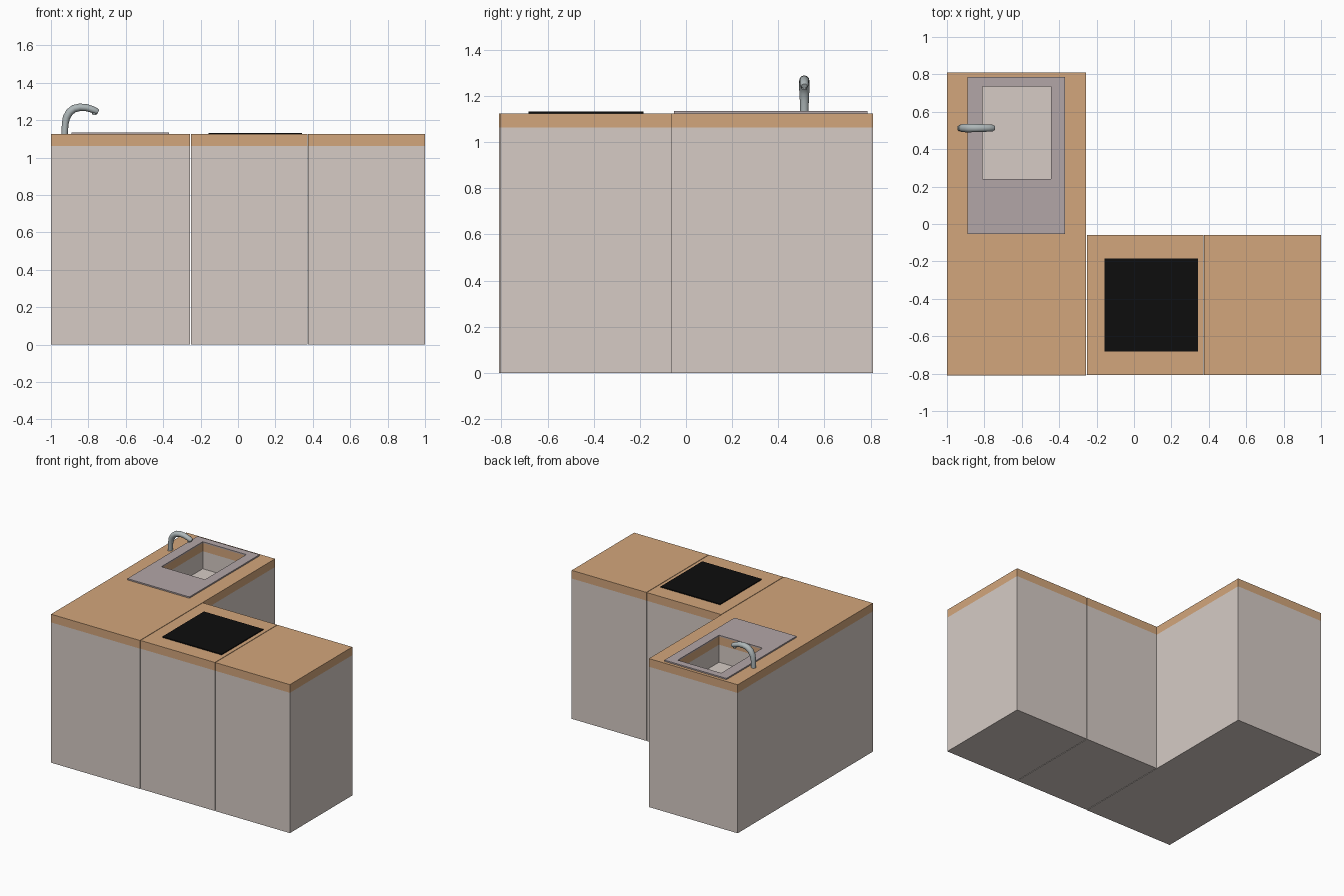
import bpy, bmesh, math
from mathutils import Vector

if "Cube" in bpy.data.objects:
    bpy.data.objects.remove(bpy.data.objects["Cube"])


def material(name, rgb):
    m = bpy.data.materials.new(name)
    m.diffuse_color = (*rgb, 1)
    m.use_nodes = True
    m.node_tree.nodes["Principled BSDF"].inputs["Base Color"].default_value = m.diffuse_color
    return m


panel = material("panel", (0.67, 0.60, 0.56))
wood = material("wood", (0.65, 0.38, 0.20))
basin_metal = material("basin_metal", (0.45, 0.38, 0.39))
black_glass = material("black_glass", (0.004, 0.004, 0.004))
tap_metal = material("tap_metal", (0.42, 0.47, 0.48))


def rect(x0, x1, y0, y1, z):
    return [(x0, y0, z), (x1, y0, z), (x1, y1, z), (x0, y1, z)]


def loft(name, rings, mats, bands=None, caps=(0, 0), closed=False):
    """Join rings with quads; bands gives the material slot of each strip."""
    bm = bmesh.new()
    loops = [[bm.verts.new(p) for p in r] for r in rings]
    n = len(loops[0])
    pairs = list(zip(loops, loops[1:] + loops[:1]))
    if not closed:
        pairs = pairs[:-1]
    for i, (a, b) in enumerate(pairs):
        for j in range(n):
            k = (j + 1) % n
            f = bm.faces.new((a[j], a[k], b[k], b[j]))
            f.material_index = bands[i] if bands else 0
    if not closed:
        for loop, slot in zip((loops[0][::-1], loops[-1]), caps):
            bm.faces.new(loop).material_index = slot
    bmesh.ops.recalc_face_normals(bm, faces=bm.faces)
    me = bpy.data.meshes.new(name)
    bm.to_mesh(me)
    bm.free()
    for m in mats:
        me.materials.append(m)
    ob = bpy.data.objects.new(name, me)
    bpy.context.collection.objects.link(ob)
    return ob


BODY, TOP, RIM = 1.063, 1.125, 1.135
HOLE = (-0.81, -0.445, 0.24, 0.735)

# Plain cabinets with a wooden worktop band
for name, x0, x1 in (("hob_cabinet", -0.252, 0.371), ("end_cabinet", 0.375, 1.0)):
    loft(name, [rect(x0, x1, -0.807, -0.06, z) for z in (0, BODY, TOP)],
         [panel, wood], bands=[0, 1], caps=(0, 1))

# Long sink cabinet, its worktop opening into a recessed basin
side = (-1.0, -0.256, -0.81, 0.81)
loft("sink_cabinet",
     [rect(*side, z) for z in (0, BODY, TOP)] + [rect(*HOLE, z) for z in (TOP, BODY, 0.93)],
     [panel, wood], bands=[0, 1, 1, 1, 0], caps=(0, 0))

# Sink surround plate
plate = (-0.89, -0.37, -0.053, 0.787)
loft("sink_surround",
     [rect(*plate, TOP), rect(*plate, RIM), rect(*HOLE, RIM), rect(*HOLE, TOP)],
     [basin_metal], closed=True)

# Hob
loft("hob", [rect(-0.157, 0.341, -0.682, -0.184, z) for z in (TOP, 1.132)], [black_glass])

# Tap: round section swept along a bent path of (x, z, radius)
path = [(-0.927, 1.125, 0.017), (-0.924, 1.18, 0.018), (-0.917, 1.215, 0.020),
        (-0.901, 1.243, 0.021), (-0.876, 1.262, 0.021), (-0.845, 1.269, 0.020),
        (-0.81, 1.267, 0.019), (-0.78, 1.258, 0.018), (-0.757, 1.248, 0.017),
        (-0.747, 1.243, 0.011)]
rings = []
for i, (x, z, r) in enumerate(path):
    a, b = path[max(i - 1, 0)], path[min(i + 1, len(path) - 1)]
    t = Vector((b[0] - a[0], 0, b[1] - a[1])).normalized()
    if i == 0:
        t = Vector((0, 0, 1))
    side_dir = Vector((0, 1, 0))
    up = t.cross(side_dir)
    rings.append([Vector((x, 0.513, z)) + side_dir * math.cos(u) * r * 1.08 + up * math.sin(u) * r
                  for u in (2 * math.pi * k / 16 for k in range(16))])
tap = loft("tap", rings, [tap_metal])

# Nozzle under the spout tip
nozzle = loft("tap_nozzle",
              [[(-0.768 + r * math.cos(u), 0.513 + r * math.sin(u), z)
                for u in (2 * math.pi * k / 12 for k in range(12))]
               for z, r in ((1.228, 0.011), (1.248, 0.012))], [tap_metal])

for ob in (tap, nozzle):
    bpy.ops.object.select_all(action='DESELECT')
    ob.select_set(True)
    bpy.context.view_layer.objects.active = ob
    bpy.ops.object.shade_smooth_by_angle(angle=math.radians(40))
